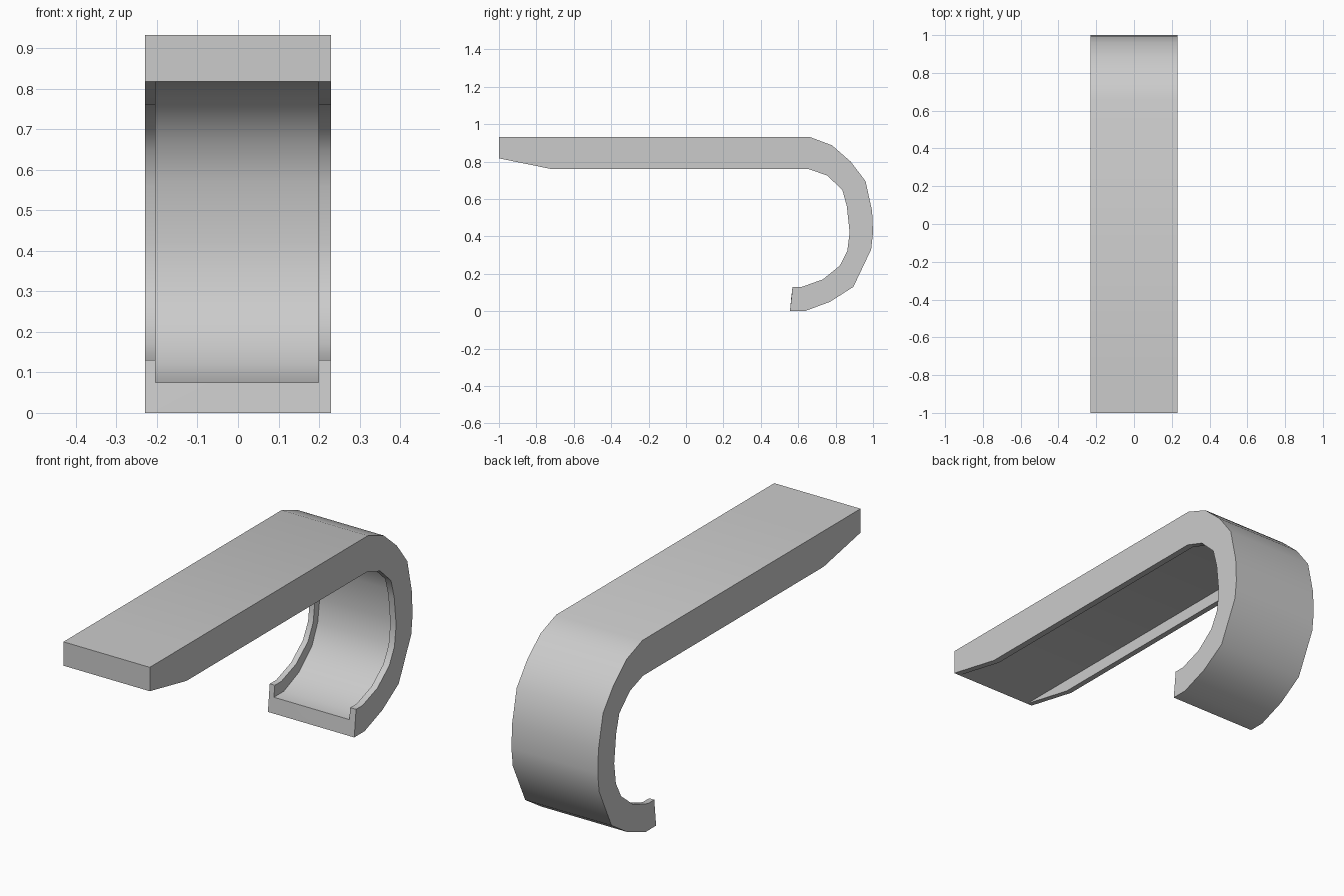
import bpy, bmesh, math

if "Cube" in bpy.data.objects:
    bpy.data.objects.remove(bpy.data.objects["Cube"])

# Matching (y, z) stations from the front tip, round the hook, to the lip
outer = [(-1, .932), (-.72, .932), (.66, .932), (.78, .887), (.88, .80), (.96, .695),
         (.995, .535), (1, .42), (.99, .33), (.895, .13), (.77, .05), (.635, 0), (.556, 0)]
rail = [(-1, .817), (-.72, .76), (.655, .76), (.755, .725), (.795, .687), (.836, .648),
        (.86, .56), (.875, .42), (.862, .32), (.822, .243), (.732, .17), (.62, .13), (.57, .13)]
floor = [(-1, .817), (-.72, .817), (.66, .817), (.775, .775), (.822, .723), (.868, .67),
         (.897, .57), (.912, .42), (.897, .31), (.853, .21), (.752, .122), (.638, .075), (.563, .075)]

W, IL, IR = .23, -.203, .199

# Channel-shaped cross-section swept along the stations
bm = bmesh.new()
rings = []
for o, r, f in zip(outer, rail, floor):
    section = [(-W, o), (-W, r), (IL, r), (IL, f), (IR, f), (IR, r), (W, r), (W, o), (IR, o), (IL, o)]
    rings.append([bm.verts.new((x, *p)) for x, p in section])
n = len(rings[0])
for a, b in zip(rings, rings[1:]):
    for i in range(n):
        j = (i + 1) % n
        bm.faces.new((a[i], a[j], b[j], b[i]))

# End caps: two rail ends and the floor end
for ring in (rings[0], rings[-1]):
    for cap in ((0, 1, 2, 3, 9), (9, 3, 4, 8), (8, 4, 5, 6, 7)):
        bm.faces.new([ring[i] for i in cap])

# Rails fade into the floor at the tip
bmesh.ops.remove_doubles(bm, verts=bm.verts, dist=1e-4)
bmesh.ops.recalc_face_normals(bm, faces=bm.faces)
mesh = bpy.data.meshes.new("hook_clip")
bm.to_mesh(mesh)
bm.free()
clip = bpy.data.objects.new("hook_clip", mesh)
bpy.context.collection.objects.link(clip)

# Smooth bend with crisp edges
bpy.context.view_layer.objects.active = clip
clip.select_set(True)
bpy.ops.object.shade_smooth_by_angle(angle=math.radians(40))
